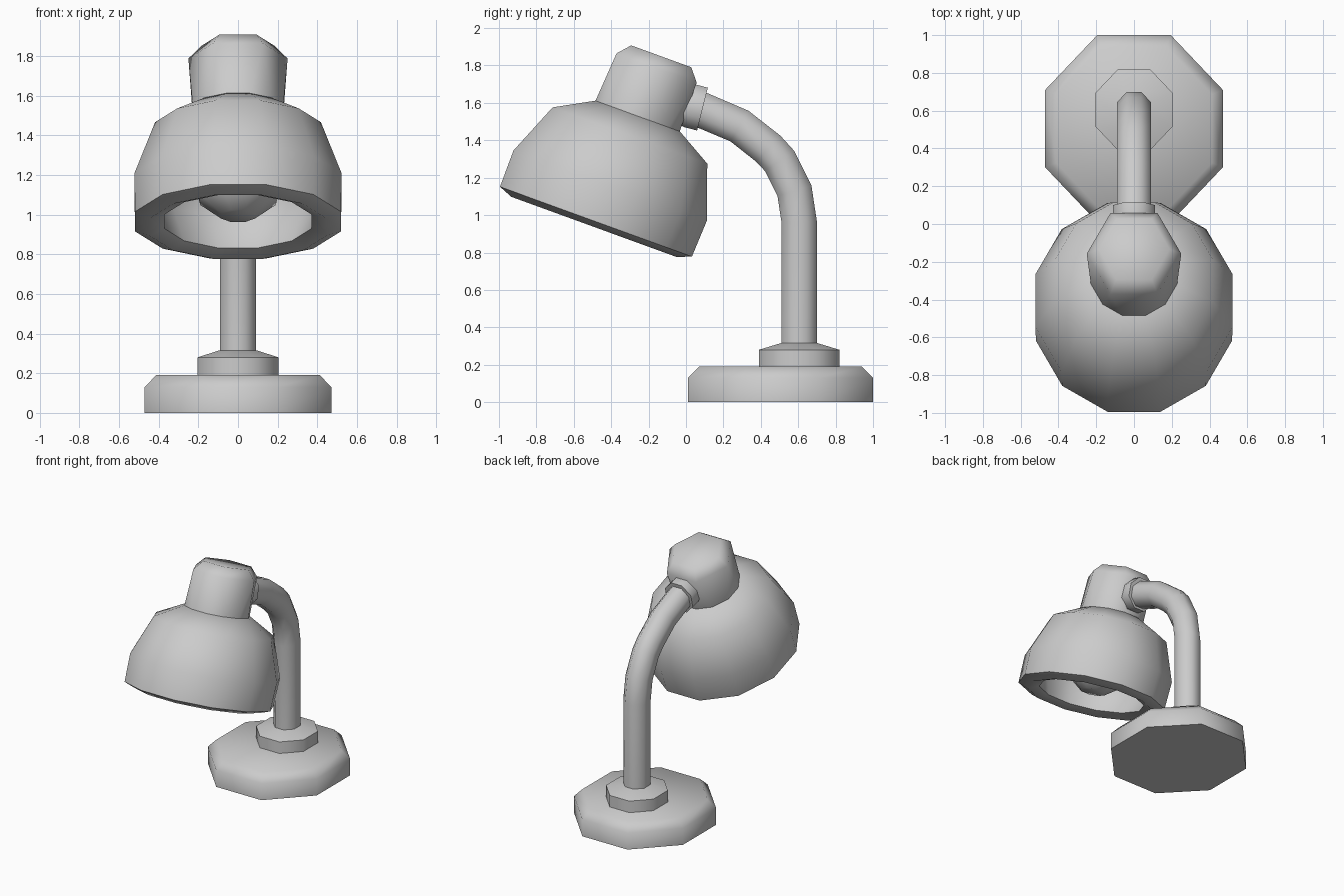
import bpy, bmesh, math
from mathutils import Vector

cube = bpy.data.objects.get("Cube")
if cube:
    bpy.data.objects.remove(cube)

grey = bpy.data.materials.new("plain_grey")
grey.use_nodes = True
colour = (0.6, 0.6, 0.6, 1)
grey.diffuse_color = colour
grey.node_tree.nodes["Principled BSDF"].inputs["Base Color"].default_value = colour

WIDTH = 0.95  # every part is slightly narrower across than front to back


def ring(sides, apothem, y, z, lean=0.0, hexagon=False):
    """Polygon with flats to front and back, leaning about x."""
    points = []
    for k in range(sides):
        a = (k + 0.5) * 2 * math.pi / sides
        radius = apothem / math.cos(math.pi / sides)
        if hexagon:  # corners meet in pairs
            a = round(a / (math.pi / 3)) * math.pi / 3
            radius = apothem / math.cos(math.pi / 6)
        v = radius * math.sin(a)
        points.append(Vector((WIDTH * radius * math.cos(a),
                              y + v * math.cos(lean), z + v * math.sin(lean))))
    return points


def loft(name, rings):
    bm = bmesh.new()
    loops = [[bm.verts.new(p) for p in r] for r in rings]
    n = len(loops[0])
    for low, high in zip(loops, loops[1:]):
        for i in range(n):
            j = (i + 1) % n
            bm.faces.new((low[i], low[j], high[j], high[i]))
    bm.faces.new(loops[0][::-1])
    bm.faces.new(loops[-1])
    bmesh.ops.remove_doubles(bm, verts=bm.verts, dist=0.0005)
    bmesh.ops.recalc_face_normals(bm, faces=bm.faces)
    return finish(name, bm)


def finish(name, bm):
    mesh = bpy.data.meshes.new(name)
    bm.to_mesh(mesh)
    bm.free()
    mesh.materials.append(grey)
    obj = bpy.data.objects.new(name, mesh)
    bpy.context.collection.objects.link(obj)
    bpy.ops.object.select_all(action='DESELECT')
    obj.select_set(True)
    bpy.context.view_layer.objects.active = obj
    bpy.ops.object.shade_smooth_by_angle(angle=math.radians(52))
    return obj


# Base and the collar at the foot of the arm
loft("base", [ring(8, r, 0.505, z) for r, z in ((0.495, 0), (0.495, 0.13), (0.435, 0.19))])
loft("foot_collar", [ring(8, r, 0.605, z) for r, z in ((0.215, 0.18), (0.215, 0.28), (0.1, 0.315))])

# Bent arm, swept along its centre line
path = [Vector(p) for p in ((0.605, 0.25), (0.605, 0.965), (0.58, 1.13), (0.5, 1.29),
                            (0.44, 1.355), (0.286, 1.476), (0.06, 1.572))]
arm = []
for i, p in enumerate(path):
    ahead = (path[min(i + 1, len(path) - 1)] - p).normalized()
    behind = (p - path[max(i - 1, 0)]).normalized()
    d = ahead + behind
    if i == 1:
        d = behind
    arm.append(ring(8, 0.095, p.x, p.y, math.atan2(-d.x, d.y)))
loft("arm", arm)

# Collar joining the arm to the head
turn = math.radians(76)
loft("head_collar", [ring(8, r, y, z, turn) for r, y, z in
                     ((0.118, 0.088, 1.567), (0.118, 0.021, 1.584), (0.1, -0.05, 1.602))])

# Leaning shade and head share one axis
LEAN = math.radians(-20)


def on_axis(u):
    shift = 0.027 * u
    return (-0.4815 - u * math.sin(LEAN) + shift * math.cos(LEAN),
            0.965 + u * math.cos(LEAN) + shift * math.sin(LEAN))


def head_ring(r, u, hexagon=False):
    return ring(12, r, *on_axis(u), LEAN, hexagon)


shade_profile = ((0.2, 0.54), (0.38, 0.46), (0.47, 0.2), (0.39, 0), (0.47, -0.03),
                 (0.546, 0), (0.55, 0.207), (0.44, 0.495), (0.24, 0.607))
loft("shade", [head_ring(r, u) for r, u in shade_profile])
loft("head", [head_ring(0.24, 0.6), head_ring(0.228, 0.883, True), head_ring(0.171, 0.95, True)])

# Bulb inside the shade
bulb_profile = ((0.09, 0.03), (0.2, 0.12), (0.235, 0.25), (0.17, 0.4), (0.1, 0.56))
loft("bulb", [ring(8, r, *on_axis(u), LEAN) for r, u in bulb_profile])
